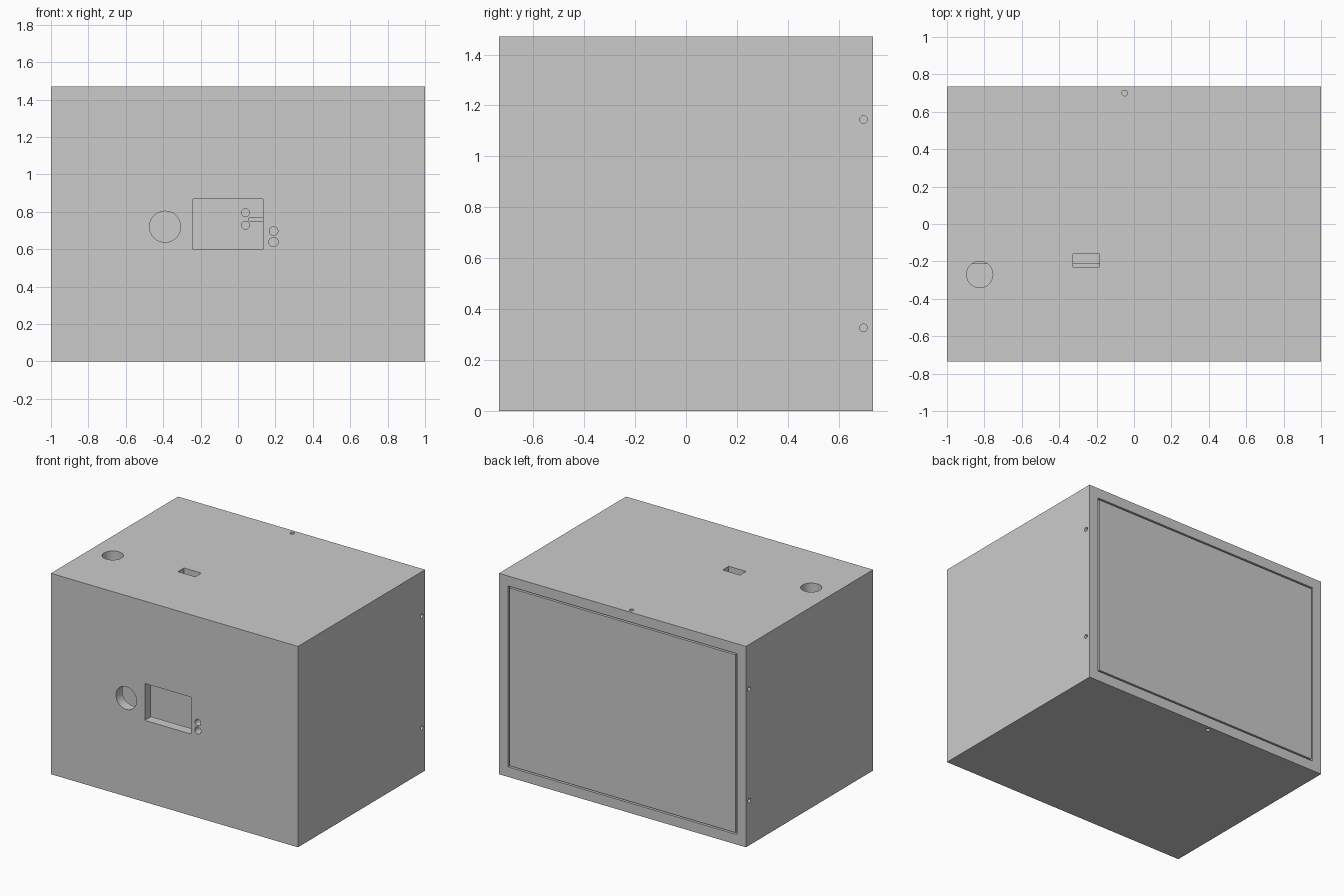
import bpy, math

if "Cube" in bpy.data.objects:
    bpy.data.objects.remove(bpy.data.objects["Cube"])

W, D, H = 2.0, 1.47, 1.47
T = 0.073              # wall thickness
GAP = 0.011            # clearance round the back panel
YF, YB = -D / 2, D / 2


def box(name, x, y, z):
    """Box from (min, max) ranges."""
    c = [(r[0] + r[1]) / 2 for r in (x, y, z)]
    bpy.ops.mesh.primitive_cube_add(size=1, location=c)
    ob = bpy.context.object
    ob.name = name
    ob.scale = [r[1] - r[0] for r in (x, y, z)]
    bpy.ops.object.transform_apply(location=True, rotation=True, scale=True)
    return ob


def rod(axis, centre, r, length):
    """Cylinder cutter along the named axis."""
    rot = {'x': (0, math.pi / 2, 0), 'y': (math.pi / 2, 0, 0), 'z': (0, 0, 0)}[axis]
    bpy.ops.mesh.primitive_cylinder_add(vertices=48, radius=r, depth=length,
                                        location=centre, rotation=rot)
    ob = bpy.context.object
    bpy.ops.object.transform_apply(location=True, rotation=True, scale=True)
    return ob


def cut(target, cutters):
    for c in cutters:
        m = target.modifiers.new("cut", 'BOOLEAN')
        m.operation, m.solver, m.object = 'DIFFERENCE', 'EXACT', c
        c.hide_render = True
        bpy.ops.object.select_all(action='DESELECT')
        target.select_set(True)
        bpy.context.view_layer.objects.active = target
        bpy.ops.object.modifier_apply(modifier=m.name)
        bpy.data.objects.remove(c, do_unlink=True)
    bpy.ops.object.shade_smooth_by_angle(angle=math.radians(30))


# Outer case, open at the back
case = box("outer_case", (-1, 1), (YF, YB), (0, H))
L = 2.6 * T
cutters = [box("cavity", (-1 + T, 1 - T), (YF + T, YB + 1), (T, H - T))]
# Front openings: round port, display window, two buttons
cutters += [
    rod('y', (-0.39, YF, 0.72), 0.083, L),
    box("window", (-0.24, 0.135), (YF - 0.1, YF + 0.1), (0.597, 0.867)),
    rod('y', (0.19, YF, 0.697), 0.023, L),
    rod('y', (0.19, YF, 0.638), 0.025, L),
]
# Top openings: round port and slot
cutters += [
    rod('z', (-0.825, -0.27, H), 0.07, L),
    box("slot", (-0.325, -0.185), (-0.23, -0.16), (H - 0.1, H + 0.1)),
]
# Screw holes for the back panel on all four sides
for z in (0, H):
    cutters.append(rod('z', (-0.05, 0.70, z), 0.015, L))
for x in (-1, 1):
    for z in (0.327, 1.145):
        cutters.append(rod('x', (x, 0.697, z), 0.015, L))
cut(case, cutters)

# Inset back panel
e = T + GAP
box("back_panel", (-1 + e, 1 - e), (YB - T, YB), (e, H - e))

# Inner baffle in two halves with an upright divider between them
yb = (-0.215, -0.145)
zi = (T, H - T)
box("inner_baffle_left", (-1 + T, -0.175), yb, zi)
right = box("inner_baffle_right", (-0.105, 1 - T), yb, zi)
cut(right, [rod('y', (0.04, -0.18, z), 0.021, 0.3) for z in (0.727, 0.795)]
    + [box("cable_slot", (0.06, 0.17), (-0.4, 0), (0.75, 0.77))])
box("inner_divider", (-0.175, -0.105), (-0.215, YB - T), zi)
